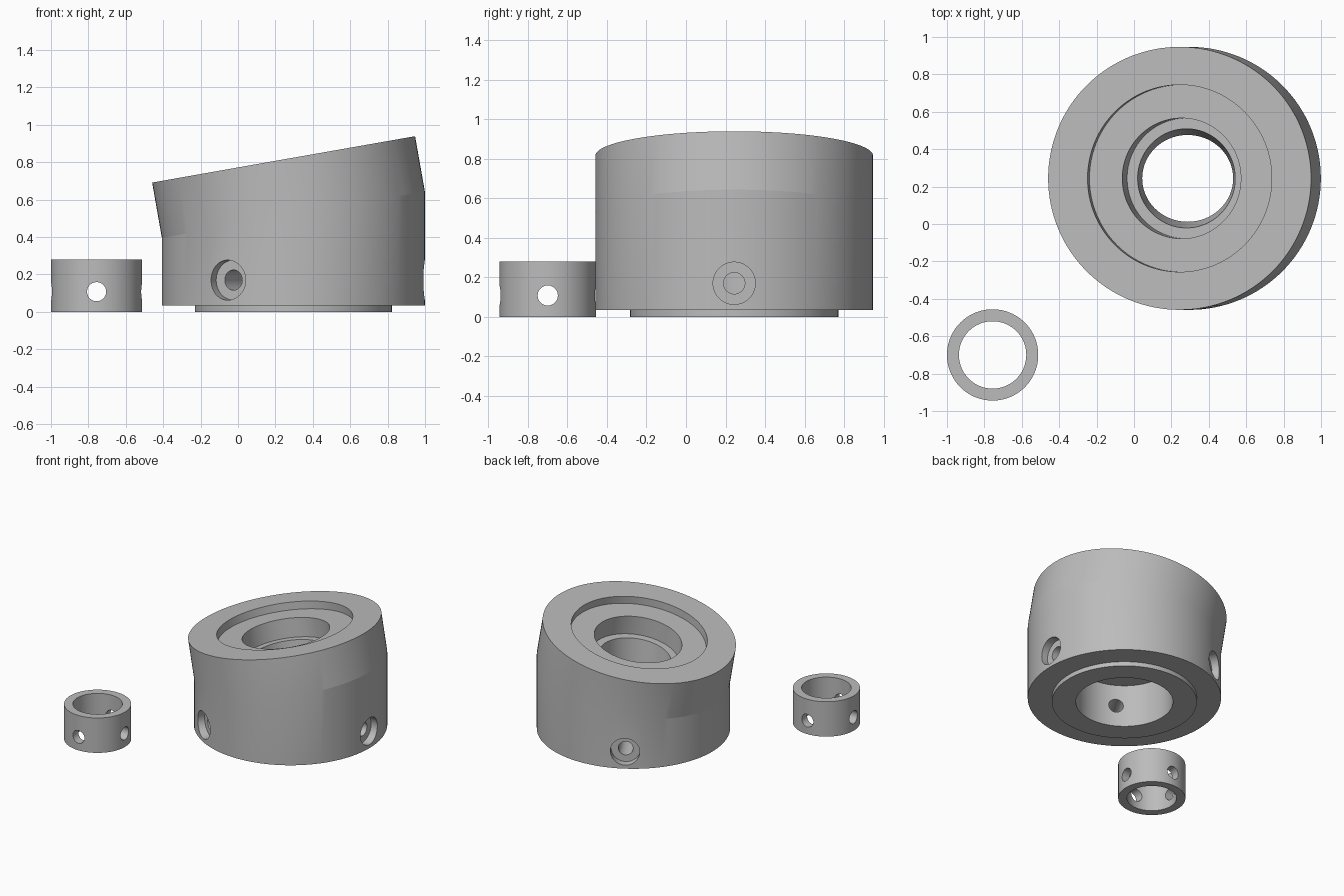
import bpy, bmesh, math
from mathutils import Vector, Matrix

if "Cube" in bpy.data.objects:
    bpy.data.objects.remove(bpy.data.objects["Cube"])

SEG = 128
TILT = math.radians(10)
AXIS = Vector((-math.sin(TILT), 0, math.cos(TILT)))
SIDE = Vector((math.cos(TILT), 0, math.sin(TILT)))
JOINT = Vector((0, 0, 0.52))          # where the body bends
TOP = JOINT + AXIS * 0.30             # middle of the slanted top

grey = bpy.data.materials.new("grey")
grey.diffuse_color = (0.5, 0.5, 0.5, 1)
grey.use_nodes = True
grey.node_tree.nodes["Principled BSDF"].inputs["Base Color"].default_value = grey.diffuse_color


def flat(rx, z, ry=None, cx=0):
    """Level ring."""
    ry = ry or rx
    return [Vector((cx + rx * math.cos(a), ry * math.sin(a), z)) for a in angles]


def slanted(r, depth, stretch=1):
    """Ring parallel to the slanted top, at a depth below it."""
    c = TOP - AXIS * depth
    return [c + SIDE * (r * stretch * math.cos(a)) + Vector((0, r * math.sin(a), 0))
            for a in angles]


angles = [2 * math.pi * i / SEG for i in range(SEG)]


def loft(name, rings, location):
    """Closed shell through a cycle of rings."""
    bm = bmesh.new()
    loops = [[bm.verts.new(p) for p in ring] for ring in rings]
    for a, b in zip(loops, loops[1:] + loops[:1]):
        for i in range(SEG):
            j = (i + 1) % SEG
            bm.faces.new((a[i], a[j], b[j], b[i]))
    bmesh.ops.recalc_face_normals(bm, faces=bm.faces)
    me = bpy.data.meshes.new(name)
    bm.to_mesh(me)
    bm.free()
    me.materials.append(grey)
    ob = bpy.data.objects.new(name, me)
    ob.location = location
    bpy.context.collection.objects.link(ob)
    return ob


def drill(target, angle, z, radius, start, end):
    """Cut a radial hole between two distances from the target's axis."""
    bm = bmesh.new()
    bmesh.ops.create_cone(bm, cap_ends=True, segments=48, radius1=radius,
                          radius2=radius, depth=end - start)
    bm.transform(Matrix.Translation(target.location + Vector((0, 0, z)))
                 @ Matrix.Rotation(angle, 4, 'Z')
                 @ Matrix.Translation(((start + end) / 2, 0, 0))
                 @ Matrix.Rotation(math.pi / 2, 4, 'Y'))
    me = bpy.data.meshes.new("drill")
    bm.to_mesh(me)
    bm.free()
    me.materials.append(grey)
    cutter = bpy.data.objects.new("drill", me)
    cutter.hide_render = True
    bpy.context.collection.objects.link(cutter)
    mod = target.modifiers.new("hole", 'BOOLEAN')
    mod.operation = 'DIFFERENCE'
    mod.solver = 'EXACT'
    mod.object = cutter
    bpy.context.view_layer.objects.active = target
    bpy.ops.object.modifier_apply(modifier=mod.name)
    bpy.data.objects.remove(cutter)


def smooth(ob):
    bpy.ops.object.select_all(action='DESELECT')
    ob.select_set(True)
    bpy.context.view_layer.objects.active = ob
    bpy.ops.object.shade_smooth_by_angle(angle=math.radians(8))


# Angled body: spigot, straight wall, tilted wall, stepped recess, bottom bore
R = 0.703
bend = [Vector((R * math.cos(a), R * math.sin(a),
                JOINT.z + R * math.cos(a) * math.tan(TILT))) for a in angles]
body = loft("angled_body", [
    flat(0.353, 0), flat(0.527, 0), flat(0.527, 0.035), flat(R, 0.035),
    bend, slanted(R, 0, 1 / math.cos(TILT)),
    slanted(0.50, 0), slanted(0.50, 0.06),
    slanted(0.322, 0.06), slanted(0.322, 0.21),
    slanted(0.265, 0.21), flat(0.243, 0.34, 0.232, -0.009),
    flat(0.353, 0.34),
], (0.296, 0.244, 0))

# Three counterbored screw holes
for k in range(3):
    a = k * math.tau / 3
    drill(body, a, 0.17, 0.054, 0.28, 0.80)
    drill(body, a, 0.17, 0.107, 0.64, 0.80)
smooth(body)

# Loose collar with four cross holes
collar = loft("collar", [flat(0.18, 0), flat(0.244, 0), flat(0.244, 0.28),
                         flat(0.18, 0.28)], (-0.756, -0.70, 0))
for k in range(4):
    drill(collar, k * math.pi / 2, 0.108, 0.051, 0.10, 0.30)
smooth(collar)
